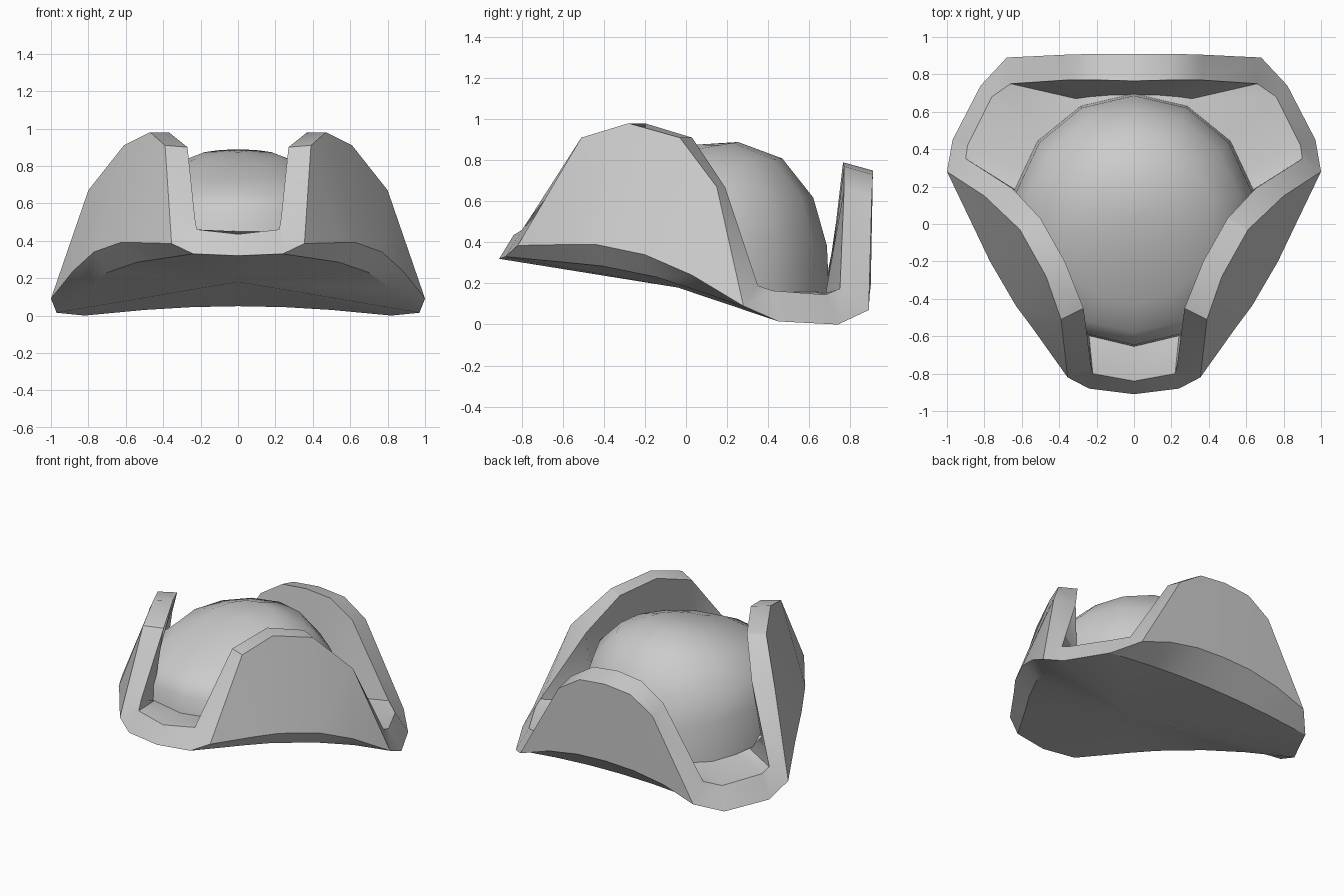
import bpy
import bmesh
from math import sin, cos, pi, radians

cube = bpy.data.objects.get("Cube")
if cube:
    bpy.data.objects.remove(cube, do_unlink=True)

grey = bpy.data.materials.new("felt_grey")
grey.use_nodes = True
grey.diffuse_color = (0.6, 0.6, 0.6, 1)
grey.node_tree.nodes["Principled BSDF"].inputs["Base Color"].default_value = (0.6, 0.6, 0.6, 1)


def finish(bm, name, angle):
    """Clean the mesh, make the object and shade it."""
    bmesh.ops.remove_doubles(bm, verts=bm.verts, dist=0.001)
    bmesh.ops.recalc_face_normals(bm, faces=bm.faces)
    mesh = bpy.data.meshes.new(name)
    bm.to_mesh(mesh)
    bm.free()
    obj = bpy.data.objects.new(name, mesh)
    bpy.context.collection.objects.link(obj)
    mesh.materials.append(grey)
    bpy.ops.object.select_all(action='DESELECT')
    obj.select_set(True)
    bpy.context.view_layer.objects.active = obj
    bpy.ops.object.shade_smooth_by_angle(angle=radians(angle))


def mirrored(half):
    """Close a half loop, front to back, with its mirror image."""
    return half + [(-x, y, z) for x, y, z in reversed(half[1:-1])]


def bridge(bm, lower, upper):
    """Join two rings, with triangles where their points coincide."""
    count = len(lower)
    for i in range(count):
        j = (i + 1) % count
        corners = []
        for v in (lower[i], lower[j], upper[j], upper[i]):
            if all((v.co - c.co).length > 0.001 for c in corners):
                corners.append(v)
        if len(corners) > 2:
            bm.faces.new(corners)


def fan(bm, ring, tip):
    """Close a ring with triangles to one point."""
    centre = bm.verts.new(tip)
    for i, v in enumerate(ring):
        bm.faces.new((v, ring[(i + 1) % len(ring)], centre))


def crown_point(angle, lift):
    """Point on the crown; lift runs from 0 at its foot to pi/2 at its top."""
    y = 0.02 + 0.68 * sin(angle) * cos(lift)
    rise = sin(lift)
    height = rise ** 0.7 if rise else -0.1
    z = 0.29 - 0.22 * y * (1 - 1.9 * rise) + 0.58 * height
    return (0.66 * cos(angle) * cos(lift), y, z)


# Rim edges: front corner, side flap, rear corner, back flap
outer = [(0, -.91, .32), (.24, -.88, .33), (.355, -.82, .385), (.39, -.51, .91),
         (.47, -.28, .98), (.61, -.03, .91), (.8, .15, .67), (1, .28, .09),
         (.97, .45, .015), (.82, .74, 0), (.68, .89, .07), (.37, .905, .62),
         (.2, .91, .73), (0, .91, .75)]
inner = [(0, -.84, .435), (.22, -.8, .46), (.23, -.76, .52), (.27, -.45, .9),
         (.37, -.2, .98), (.5, .03, .91), (.65, .19, .67), (.9, .35, .19),
         (.89, .42, .165), (.76, .68, .145), (.66, .75, .175), (.36, .77, .66),
         (.19, .77, .77), (0, .765, .79)]

# Foot of the flaps, and the underside edge below it
foot = list(outer)
foot[3:7] = [(.54, -.56, .39), (.63, -.44, .39), (.77, -.2, .34), (.88, .03, .24)]
foot[11:] = [(.45, .895, .15), (.22, .9, .19), (0, .9, .2)]
under = list(outer)
under[2:8] = [outer[1], (.44, -.56, .3), (.54, -.41, .285), (.7, -.14, .23),
              (.82, .13, .14), outer[8]]
under[10:] = [outer[9], (.5, .74, .03), (.25, .74, .045), (0, .74, .05)]

# Inside edge of the floor, tucked against the foot of the crown
floor = [(0, -.64, .45), (.24, -.6, .45), (.25, -.6, .45), (.34, -.52, .44),
         (.48, -.38, .41), (.62, -.1, .32), (.66, .1, .24), (.63, .18, .18),
         (.58, .28, .17), (.5, .44, .16), (.31, .67, .15), (.24, .68, .15),
         (.12, .69, .15), (0, .69, .15)]

# Brim with its three turned-up flaps
bm = bmesh.new()
rings = [[bm.verts.new(p) for p in mirrored(half)]
         for half in (under, foot, outer, inner, floor)]
for lower, upper in zip(rings, rings[1:]):
    bridge(bm, lower, upper)
fan(bm, rings[0], (0, -.04, .18))
fan(bm, rings[-1], (0, .02, .28))
finish(bm, "brim", 32)

# Rounded crown
bm = bmesh.new()
segments = 14
rings = [[bm.verts.new(crown_point(pi / 2 + 2 * pi * i / segments, lift))
          for i in range(segments)] for lift in (0, .2, .49, .85, 1.22)]
for lower, upper in zip(rings, rings[1:]):
    bridge(bm, lower, upper)
fan(bm, rings[-1], crown_point(0, pi / 2))
fan(bm, rings[0], (0, .02, .24))
finish(bm, "crown", 50)
